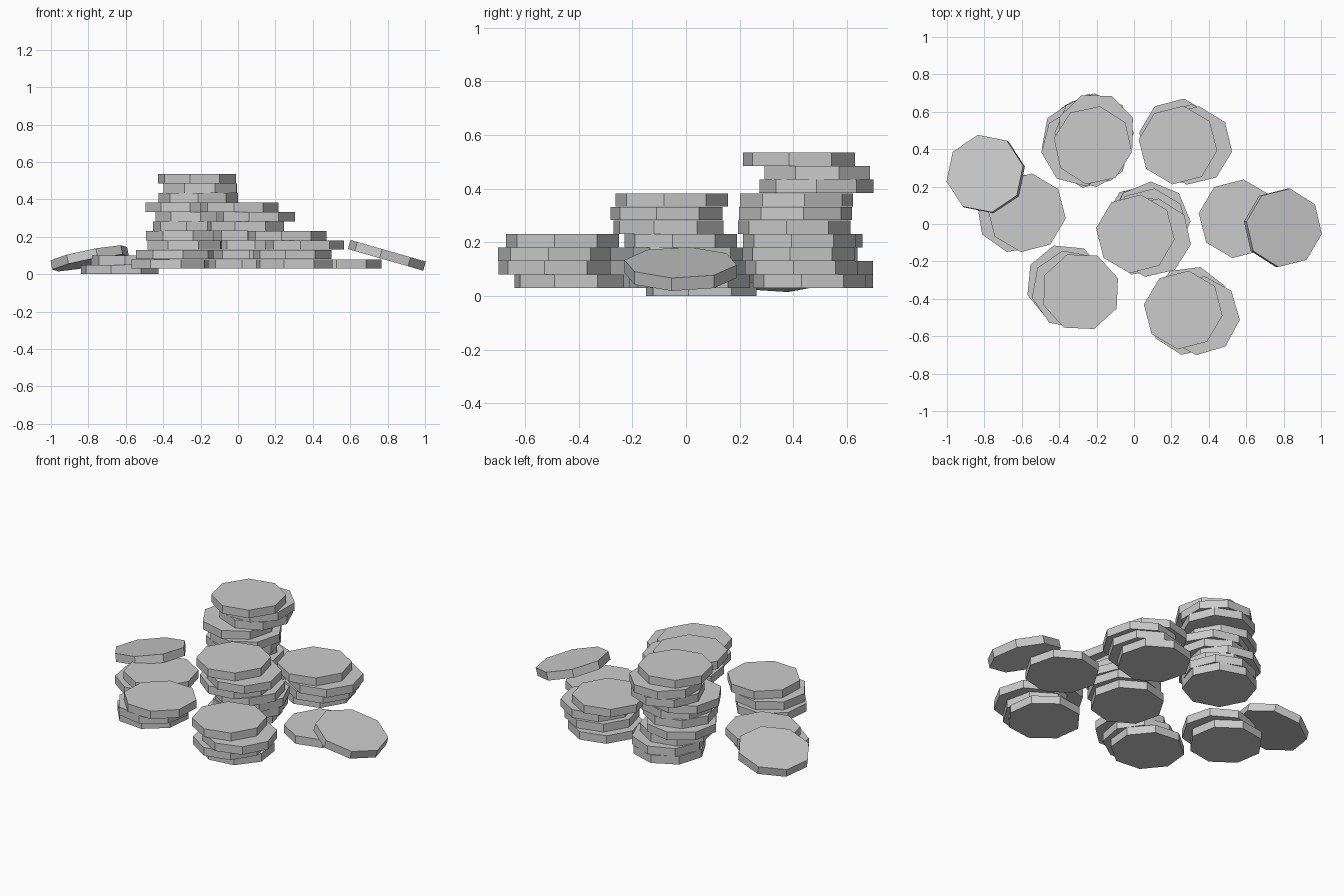
import bpy
from math import radians, sin, cos
from mathutils import Matrix, Vector

if "Cube" in bpy.data.objects:
    bpy.data.objects.remove(bpy.data.objects["Cube"])

R, T, STEP, BASE = 0.212, 0.050, 0.0505, 0.03


def disc(name, x, y, z, spin=37, tilt=0, axis=(0, 1, 0)):
    """Eight-sided disc centred at x, y, z; spin places the first corner."""
    bpy.ops.mesh.primitive_cylinder_add(vertices=8, radius=R, depth=T)
    ob = bpy.context.object
    ob.name = name
    ob.matrix_world = (Matrix.Translation((x, y, z))
                       @ Matrix.Rotation(radians(tilt), 4, Vector(axis))
                       @ Matrix.Rotation(radians(spin), 4, 'Z'))
    return ob


# Upright stacks, listed from the bottom disc up: (x, y, spin)
stacks = {
    "back_left_stack": [
        (-.225, .485, 5), (-.22, .485, 0), (-.24, .43, 35), (-.285, .45, 12),
        (-.245, .404, 37), (-.23, .408, 8), (-.285, .412, 8),
        (-.213, .486, 0), (-.203, .49, 22), (-.22, .421, 35)],
    "back_right_stack": [
        (.238, .46, 37), (.28, .43, 37), (.315, .42, 36), (.235, .422, 37)],
    "middle_stack": [
        (.05, .0, 37), (.08, .01, 40), (.09, .015, 0), (.08, -.02, 37),
        (.04, -.065, 30), (.095, -.073, 35), (.007, -.053, 37)],
    "front_right_stack": [
        (.30, -.435, 30), (.29, -.49, 35), (.355, -.49, 39), (.263, -.46, 37)],
    "front_left_stack": [
        (-.367, -.318, 17), (-.338, -.35, 12), (-.285, -.362, 20)],
}
for name, discs in stacks.items():
    for i, (x, y, spin) in enumerate(discs):
        disc(f"{name}_disc_{i + 1}", x, y, BASE + T / 2 + i * STEP, spin)

# Right side: one flat disc with another leaning on it
disc("right_flat_disc", .556, .028, BASE + T / 2, 37)
disc("right_leaning_disc", .796, -.02, .101, 36, 16)

# Left side: two flat discs with a third leaning on them
disc("left_lower_disc", -.632, .057, T / 2, 32)
disc("left_upper_disc", -.575, .06, T / 2 + STEP, 37)
rise = radians(-28)  # direction in which the leaning disc climbs
disc("left_leaning_disc", -.793, .267, .085, 11, 12.5, (sin(rise), -cos(rise), 0))
